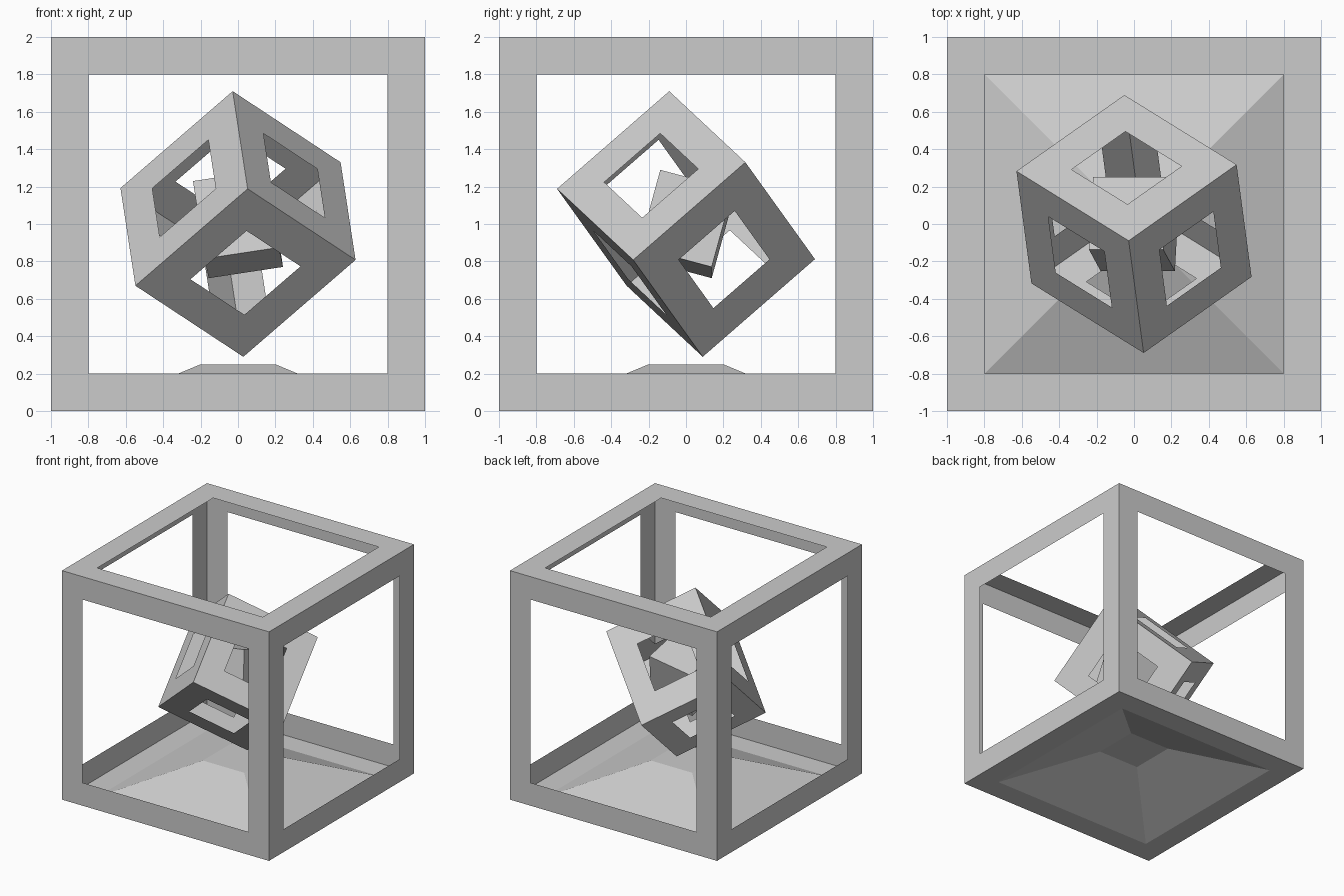
import bpy, bmesh
from mathutils import Matrix

if "Cube" in bpy.data.objects:
    bpy.data.objects.remove(bpy.data.objects["Cube"])


def box(name, edges, hole=None, tray=None):
    """Unit cube with square openings, mapped onto three edge vectors about (0, 0, 1)."""
    bm = bmesh.new()
    bmesh.ops.create_cube(bm, size=1)
    if hole:
        bm.normal_update()
        panels = bm.faces[:]
        bmesh.ops.inset_individual(bm, faces=panels, thickness=hole, use_even_offset=True)
        bm.normal_update()
        # Every panel is opened, except a bottom that is pushed in as a tray
        bottom = min(panels, key=lambda f: f.calc_center_median().z)
        openings = [f for f in panels if not (tray and f == bottom)]
        bmesh.ops.delete(bm, geom=openings, context='FACES')
        if tray:
            width, rise = tray
            bmesh.ops.inset_individual(bm, faces=[bottom], thickness=width, use_even_offset=True)
            bmesh.ops.translate(bm, verts=bottom.verts[:], vec=(0, 0, rise))
    m = Matrix(edges).transposed().to_4x4()
    m.translation = (0, 0, 1)
    bm.transform(m)
    bm.normal_update()
    me = bpy.data.meshes.new(name)
    bm.to_mesh(me)
    bm.free()
    ob = bpy.data.objects.new(name, me)
    bpy.context.collection.objects.link(ob)
    return ob


# Outer open shell with a raised, sloped floor
box("outer_frame", [(2, 0, 0), (0, 2, 0), (0, 0, 2)], hole=0.1, tray=(0.3, 0.125))

# Tilted open shell in the middle
box("middle_frame", [(0.577, 0.407, -0.38), (-0.60, 0.372, -0.518), (-0.08, 0.60, 0.522)], hole=0.25)

# Solid block at the centre
box("core_block", [(0.397, 0, 0.06), (0.022, 0.389, -0.104), (-0.062, 0.114, 0.415)])
